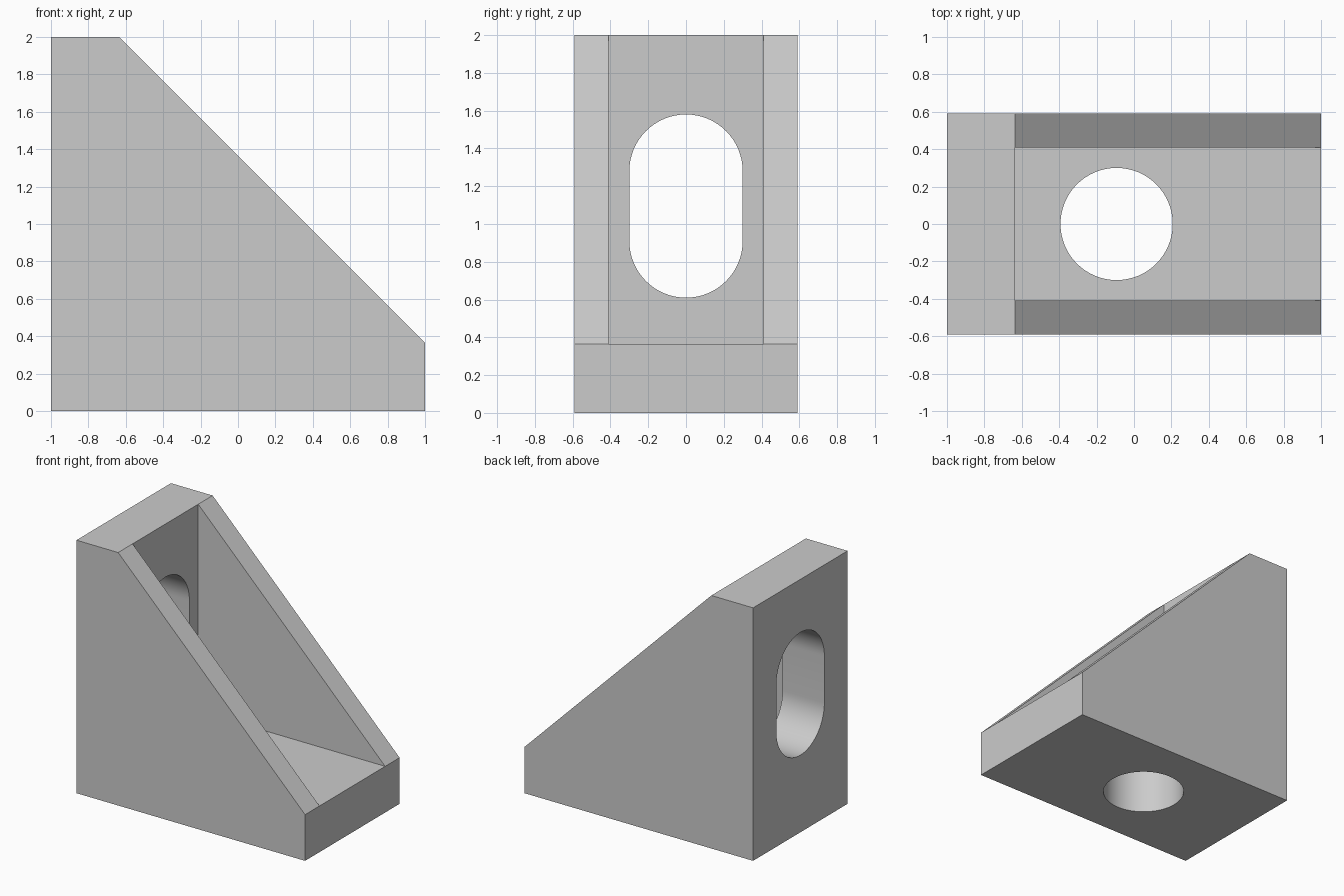
import bpy, bmesh, math
from mathutils import Vector

cube = bpy.data.objects.get("Cube")
if cube:
    bpy.data.objects.remove(cube, do_unlink=True)

HALF_Y = 0.59      # half the bracket width
POCKET_Y = 0.41    # half the gap between the side webs
PLATE = 0.365      # thickness of base and upright
RADIUS = 0.30      # hole and slot radius

grey = bpy.data.materials.new("plain grey")
grey.use_nodes = True
grey.diffuse_color = (0.6, 0.6, 0.6, 1)
grey.node_tree.nodes["Principled BSDF"].inputs["Base Color"].default_value = (0.6, 0.6, 0.6, 1)


def prism(name, points, direction):
    """Extrude a closed outline along a direction."""
    bm = bmesh.new()
    face = bm.faces.new([bm.verts.new(p) for p in points])
    new = bmesh.ops.extrude_face_region(bm, geom=[face])["geom"]
    verts = [v for v in new if isinstance(v, bmesh.types.BMVert)]
    bmesh.ops.translate(bm, verts=verts, vec=Vector(direction))
    bmesh.ops.recalc_face_normals(bm, faces=bm.faces)
    mesh = bpy.data.meshes.new(name)
    bm.to_mesh(mesh)
    bm.free()
    mesh.materials.append(grey)
    obj = bpy.data.objects.new(name, mesh)
    bpy.context.collection.objects.link(obj)
    return obj


def rounded(length, steps=32):
    """Outline of a slot; zero length gives a circle."""
    points = []
    for side in (1, -1):
        for i in range(steps + (1 if length else 0)):
            a = math.pi * i / steps
            points.append((side * RADIUS * math.cos(a),
                           side * (RADIUS * math.sin(a) + length / 2)))
    return points


# Solid side outline with the sloping edge
outline = [(-1, 0), (1, 0), (1, PLATE), (PLATE - 1, 2), (-1, 2)]
bracket = prism("angle_bracket", [(x, -HALF_Y, z) for x, z in outline], (0, 2 * HALF_Y, 0))

# Pocket between the webs, slot in the upright, round hole in the base
corners = [(PLATE - 1, PLATE), (1.5, PLATE), (1.5, 2.5), (PLATE - 1, 2.5)]
cutters = [
    prism("pocket_cutter", [(x, -POCKET_Y, z) for x, z in corners], (0, 2 * POCKET_Y, 0)),
    prism("slot_cutter", [(-1.2, y, z + 1.095) for y, z in rounded(0.37)], (0.8, 0, 0)),
    prism("hole_cutter", [(x - 0.093, y, -0.2) for x, y in rounded(0)], (0, 0, 0.8)),
]
for cutter in cutters:
    cutter.hide_render = True
    cut = bracket.modifiers.new(cutter.name, "BOOLEAN")
    cut.operation = "DIFFERENCE"
    cut.solver = "EXACT"
    cut.object = cutter

# Apply the cuts and drop the cutters
bpy.ops.object.select_all(action="DESELECT")
bpy.context.view_layer.objects.active = bracket
bracket.select_set(True)
for cutter in cutters:
    bpy.ops.object.modifier_apply(modifier=cutter.name)
    bpy.data.objects.remove(cutter, do_unlink=True)
bpy.ops.object.shade_smooth_by_angle(angle=math.radians(30))
